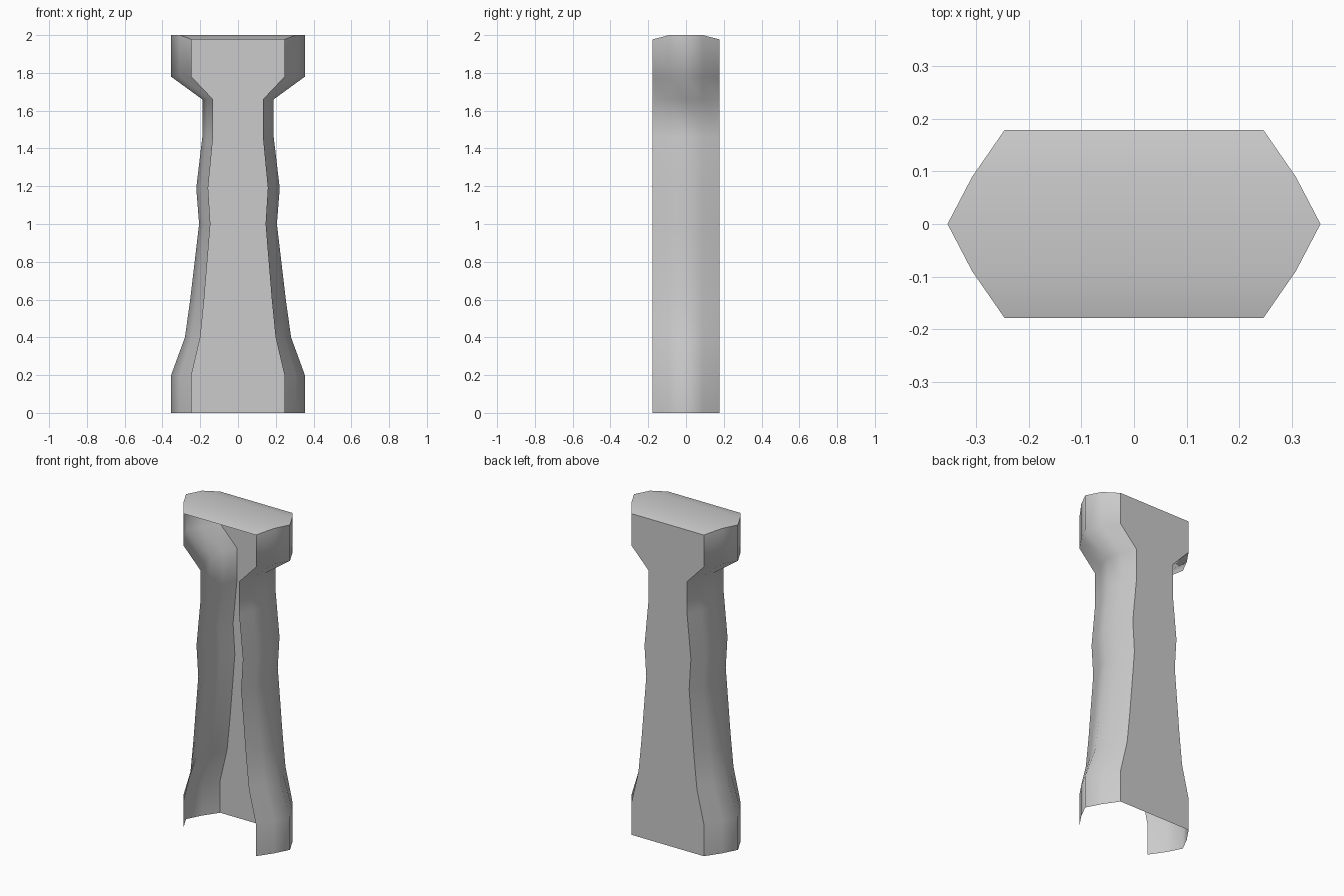
import bpy, bmesh

if "Cube" in bpy.data.objects:
    bpy.data.objects.remove(bpy.data.objects["Cube"])

# Pillar profile: height, half-width at the flat back/front, half-width at the side ridge
LEVELS = [
    (0.00, 0.246, 0.354), (0.20, 0.246, 0.354), (0.40, 0.199, 0.281),
    (0.60, 0.179, 0.253), (1.00, 0.146, 0.206), (1.19, 0.158, 0.221),
    (1.46, 0.132, 0.189), (1.66, 0.132, 0.189), (1.78, 0.246, 0.354),
    (2.00, 0.246, 0.354),
]
DEPTH = 0.178
STEPS = [-1, -0.5, 0, 0.5, 1]          # positions along y on each side
BULGE = {1: 0.0, 0.5: 0.57, 0: 1.0}    # how far each position bulges out


def side(bm, sign, level, order):
    z, flat, ridge = level
    verts = []
    for t in order:
        x = flat + (ridge - flat) * BULGE[abs(t)]
        drop = 0.023 if z == 2.0 and abs(t) == 1 else 0
        verts.append(bm.verts.new((sign * x, t * DEPTH, z - drop)))
    return verts


bm = bmesh.new()

# Open shell: left side, back panel, right side (front and bottom stay open)
rings = [side(bm, -1, l, STEPS) + side(bm, 1, l, STEPS[::-1]) for l in LEVELS]
back_faces, cap_faces = set(), set()
for lower, upper in zip(rings, rings[1:]):
    for i in range(9):
        f = bm.faces.new((lower[i], upper[i], upper[i + 1], lower[i + 1]))
        if i == 4:
            back_faces.add(f)

# Top cap with sloping front and back
top = rings[-1]
for i in range(4):
    cap_faces.add(bm.faces.new((top[i], top[9 - i], top[8 - i], top[i + 1])))

# Smooth sides, sharp borders around the back panel and the cap
for f in bm.faces:
    f.smooth = True
    f.normal_update()
for e in bm.edges:
    kinds = {(f in back_faces, f in cap_faces) for f in e.link_faces}
    e.smooth = len(kinds) == 1

mesh = bpy.data.meshes.new("pillar_shell")
bm.to_mesh(mesh)
bm.free()
pillar = bpy.data.objects.new("pillar_shell", mesh)
bpy.context.collection.objects.link(pillar)
